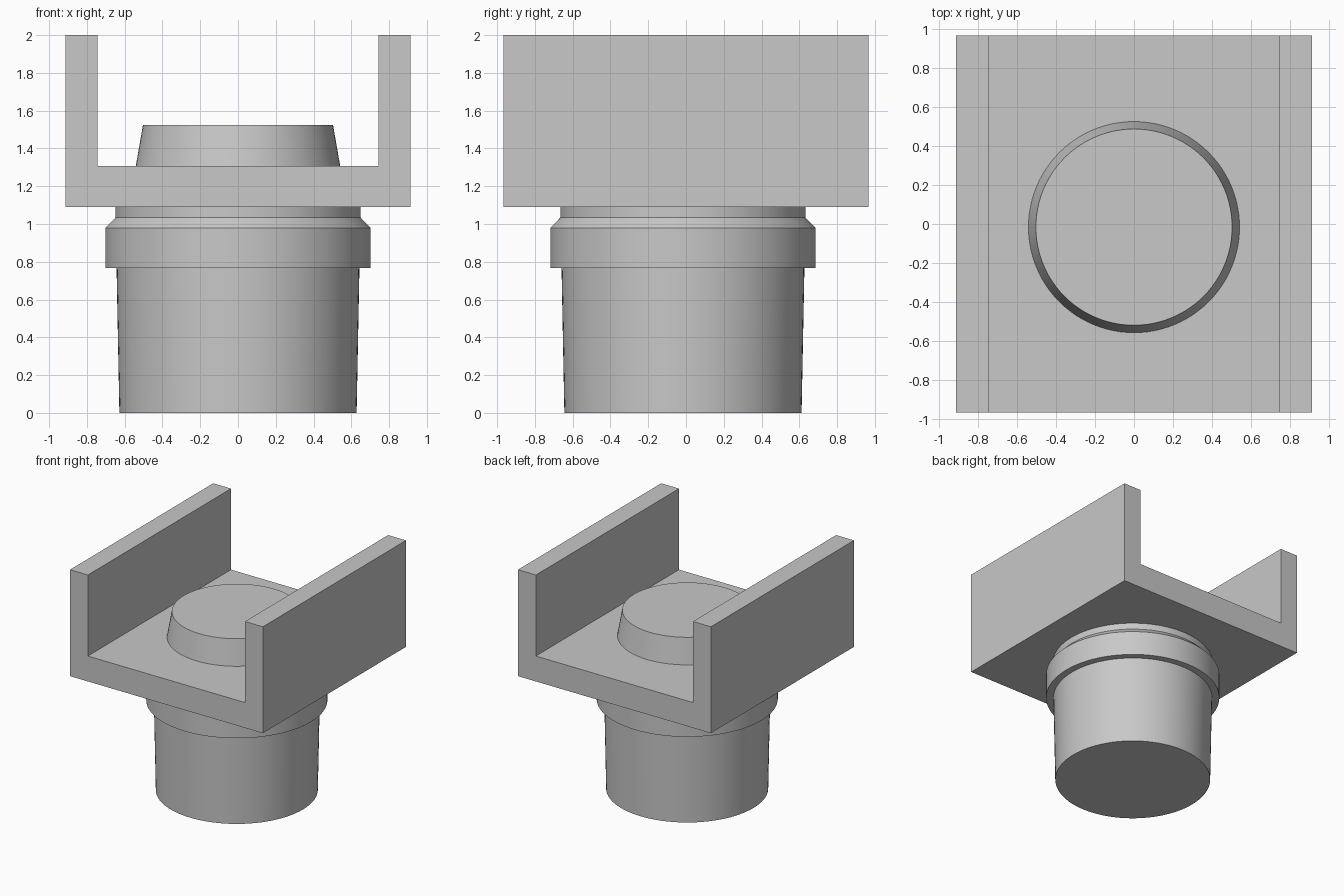
import bpy
import bmesh
import math

cube = bpy.data.objects.get("Cube")
if cube:
    bpy.data.objects.remove(cube, do_unlink=True)

grey = bpy.data.materials.new("light grey")
grey.use_nodes = True
grey.diffuse_color = (0.58, 0.58, 0.58, 1)
grey.node_tree.nodes["Principled BSDF"].inputs["Base Color"].default_value = grey.diffuse_color

AXIS_Y = -0.016   # round parts sit slightly forward of centre
SEGMENTS = 96


def finish(name, bm, smooth=False):
    bmesh.ops.recalc_face_normals(bm, faces=bm.faces)
    mesh = bpy.data.meshes.new(name)
    bm.to_mesh(mesh)
    bm.free()
    obj = bpy.data.objects.new(name, mesh)
    bpy.context.collection.objects.link(obj)
    mesh.materials.append(grey)
    if smooth:
        bpy.ops.object.select_all(action='DESELECT')
        obj.select_set(True)
        bpy.context.view_layer.objects.active = obj
        bpy.ops.object.shade_smooth_by_angle(angle=math.radians(25))
    return obj


def turned(name, profile):
    """Solid of revolution from (radius, height) points, with capped ends."""
    bm = bmesh.new()
    rings = []
    for radius, z in profile:
        ring = []
        for i in range(SEGMENTS):
            a = math.tau * i / SEGMENTS
            ring.append(bm.verts.new((radius * math.cos(a), AXIS_Y + radius * math.sin(a), z)))
        rings.append(ring)
    for low, high in zip(rings, rings[1:]):
        for i in range(SEGMENTS):
            j = (i + 1) % SEGMENTS
            bm.faces.new((low[i], low[j], high[j], high[i]))
    bm.faces.new(rings[0])
    bm.faces.new(rings[-1])
    return finish(name, bm, smooth=True)


def extruded(name, outline, half_depth):
    """Front outline of (x, z) points pushed through from front to back."""
    bm = bmesh.new()
    face = bm.faces.new([bm.verts.new((x, -half_depth, z)) for x, z in outline])
    result = bmesh.ops.extrude_face_region(bm, geom=[face])
    verts = [v for v in result["geom"] if isinstance(v, bmesh.types.BMVert)]
    bmesh.ops.translate(bm, verts=verts, vec=(0, 2 * half_depth, 0))
    return finish(name, bm)


# Tapered post with its bevelled collar and neck
turned("post", [(0.628, 0), (0.643, 0.767), (0.702, 0.767), (0.702, 0.98),
                (0.649, 1.034), (0.649, 1.09)])

# U-shaped channel, open at front and back
half = [(0.912, 1.09), (0.912, 2.0), (0.743, 2.0), (0.743, 1.307)]
extruded("channel", half + [(-x, z) for x, z in reversed(half)], 0.967)

# Tapered boss on the channel floor
turned("boss", [(0.541, 1.307), (0.503, 1.525)])
